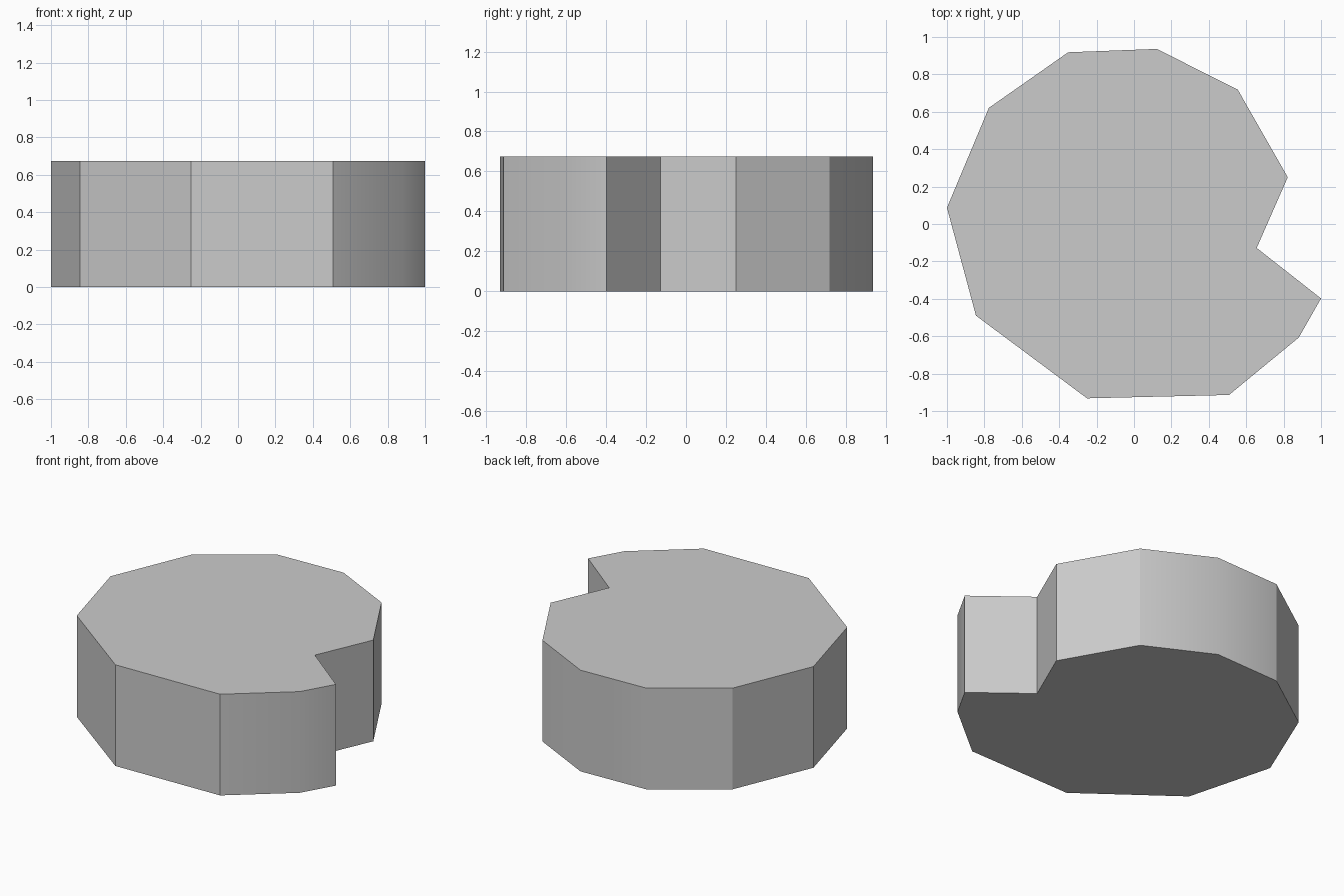
import bpy, bmesh, math

if "Cube" in bpy.data.objects:
    bpy.data.objects.remove(bpy.data.objects["Cube"])

HEIGHT = 0.674

# Notched outline, counter-clockwise from the notch
outline = [
    (0.656, -0.128), (0.822, 0.250), (0.555, 0.718), (0.122, 0.936),
    (-0.352, 0.918), (-0.776, 0.621), (-1.0, 0.087), (-0.845, -0.490),
    (-0.251, -0.932), (0.508, -0.914), (0.881, -0.607), (1.0, -0.398),
]

# Extrude the outline into a slab
bm = bmesh.new()
base = bm.faces.new([bm.verts.new((x, y, 0)) for x, y in outline])
top = bmesh.ops.extrude_face_region(bm, geom=[base], use_keep_orig=True)
verts = [g for g in top["geom"] if isinstance(g, bmesh.types.BMVert)]
bmesh.ops.translate(bm, verts=verts, vec=(0, 0, HEIGHT))
bmesh.ops.recalc_face_normals(bm, faces=bm.faces)

mesh = bpy.data.meshes.new("notched_slab")
bm.to_mesh(mesh)
bm.free()
slab = bpy.data.objects.new("notched_slab", mesh)
bpy.context.collection.objects.link(slab)

# Soften only the shallow corners
bpy.context.view_layer.objects.active = slab
slab.select_set(True)
bpy.ops.object.shade_smooth_by_angle(angle=math.radians(30))
